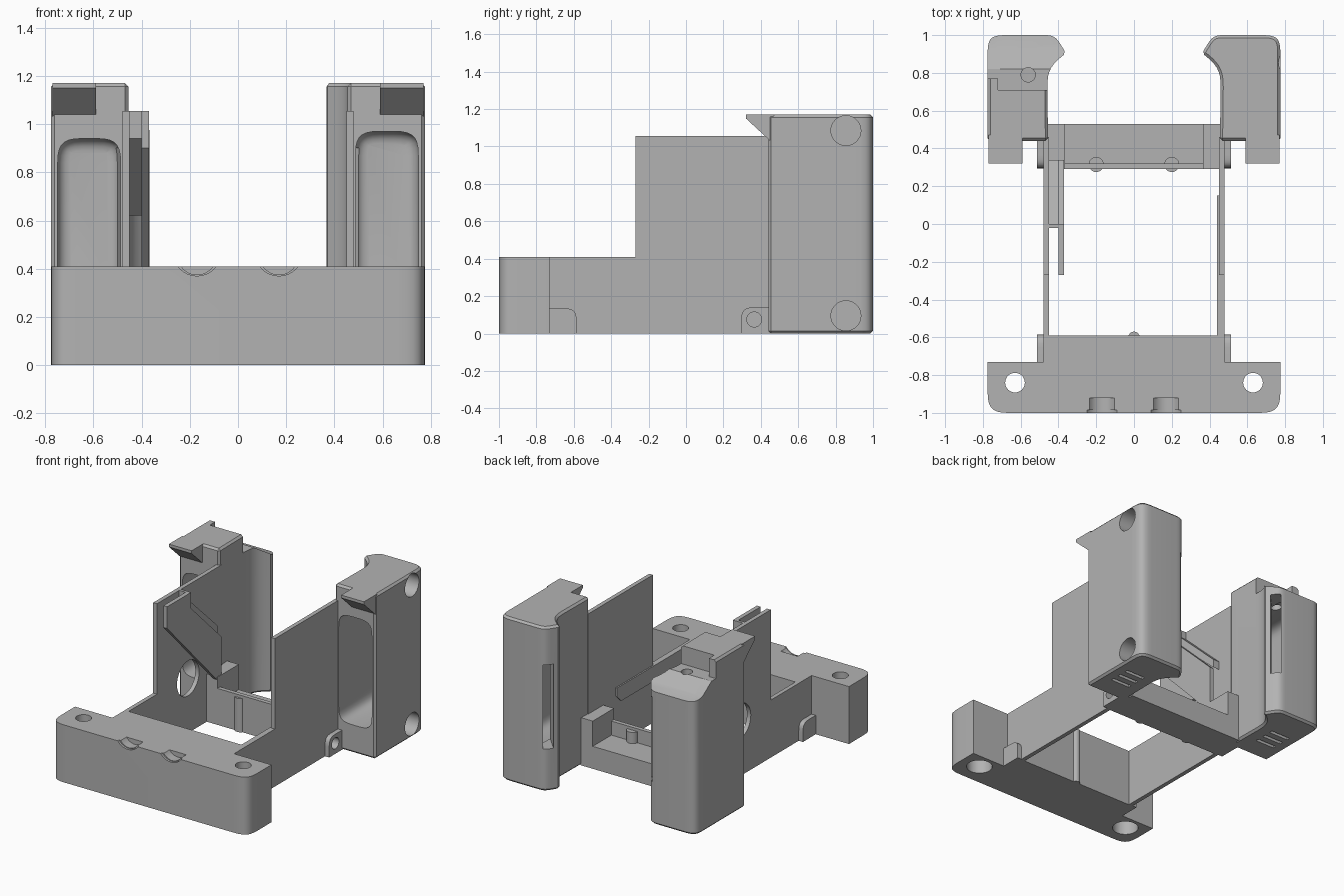
import bpy, bmesh, math
from mathutils import Vector, Matrix

cube = bpy.data.objects.get("Cube")
if cube:
    bpy.data.objects.remove(cube, do_unlink=True)

grey = bpy.data.materials.new("plain grey")
grey.use_nodes = True
colour = (0.45, 0.45, 0.45, 1)
grey.diffuse_color = colour
grey.node_tree.nodes["Principled BSDF"].inputs["Base Color"].default_value = colour


def rounded(points, steps=7):
    """Replace each corner that has a radius by a smooth curve."""
    out = []
    for i, p in enumerate(points):
        c = Vector(p[:2])
        if len(p) < 3:
            out.append(c)
            continue
        a = c + (Vector(points[i - 1][:2]) - c).normalized() * p[2]
        b = c + (Vector(points[(i + 1) % len(points)][:2]) - c).normalized() * p[2]
        for k in range(steps + 1):
            t = k / steps
            mid = a * (1 - t) ** 2 + b * t ** 2 + c * 2 * t * (1 - t)
            # pull the curve in slightly so that it is close to a circle
            out.append(mid + (c - mid) * 0.17 * 4 * t * (1 - t))
    return out


def prism(name, axis, points, lo, hi, side=1, bevel=0, segments=1):
    """Extrude a profile along an axis; side=-1 mirrors it in x."""
    place = {"x": lambda u, v, w: (w, u, v),
             "y": lambda u, v, w: (u, w, v),
             "z": lambda u, v, w: (u, v, w)}[axis]
    bm = bmesh.new()
    verts = [bm.verts.new(place(p.x, p.y, lo)) for p in rounded(points)]
    face = bm.faces.new(verts)
    top = bmesh.ops.extrude_face_region(bm, geom=[face])["geom"]
    shift = Vector(place(0, 0, hi - lo))
    bmesh.ops.translate(bm, verts=[g for g in top if isinstance(g, bmesh.types.BMVert)], vec=shift)
    bmesh.ops.scale(bm, verts=bm.verts, vec=(side, 1, 1))
    bmesh.ops.recalc_face_normals(bm, faces=bm.faces)
    if bevel:
        sharp = [e for e in bm.edges if e.calc_face_angle() > math.radians(50)]
        bmesh.ops.bevel(bm, geom=sharp, offset=bevel, segments=segments, profile=0.5,
                        affect="EDGES", clamp_overlap=True)
    return add(name, bm)


def add(name, bm):
    mesh = bpy.data.meshes.new(name)
    bm.to_mesh(mesh)
    bm.free()
    mesh.materials.append(grey)
    obj = bpy.data.objects.new(name, mesh)
    bpy.context.collection.objects.link(obj)
    return obj


def box(name, x, y, z, side=1):
    rect = [(x[0], y[0]), (x[1], y[0]), (x[1], y[1]), (x[0], y[1])]
    return prism(name, "z", rect, z[0], z[1], side)


def cylinder(name, axis, centre, radius, length):
    bm = bmesh.new()
    turn = {"x": Matrix.Rotation(math.pi / 2, 4, "Y"),
            "y": Matrix.Rotation(math.pi / 2, 4, "X"), "z": Matrix()}[axis]
    bmesh.ops.create_cone(bm, cap_ends=True, segments=32, radius1=radius, radius2=radius,
                          depth=length, matrix=Matrix.Translation(centre) @ turn)
    return add(name, bm)


def cut(obj, cutters):
    """Subtract the cutters, then remove them."""
    for c in cutters:
        c.hide_render = True
        m = obj.modifiers.new("cut", "BOOLEAN")
        m.operation, m.solver, m.object = "DIFFERENCE", "EXACT", c
    bpy.context.view_layer.update()
    done = bpy.data.meshes.new_from_object(obj.evaluated_get(bpy.context.evaluated_depsgraph_get()))
    obj.modifiers.clear()
    obj.data = done
    for c in cutters:
        bpy.data.objects.remove(c, do_unlink=True)


# Front block with screw holes, counterbores and two thumb notches
block = prism("front_block", "z", [(-0.775, -1, 0.11), (0.775, -1, 0.11), (0.775, -0.73), (0.48, -0.73),
              (0.48, -0.59), (-0.48, -0.59), (-0.48, -0.73), (-0.775, -0.73)], 0, 0.41)
cutters = []
for s in (-1, 1):
    cutters += [cylinder("screw_hole", "z", (s * 0.63, -0.84, 0.3), 0.052, 1),
                cylinder("counterbore", "z", (s * 0.63, -0.84, 0.05), 0.085, 0.3),
                cylinder("notch", "y", (s * 0.17, -1, 0.47), 0.1, 0.03),
                cylinder("notch_inner", "y", (s * 0.17, -0.96, 0.455), 0.08, 0.08)]
cut(block, cutters)
cylinder("rear_face_rib", "z", (0, -0.6, 0.2), 0.03, 0.4)

# Side walls, outer pads and upright legs
wall_profile = [(-0.65, 0), (0.5, 0), (0.5, 1.055), (-0.27, 1.055), (-0.27, 0.41), (-0.65, 0.41)]
leg_outline = [(0.455, 0.44), (0.775, 0.44), (0.775, 1, 0.09), (0.42, 1, 0.05), (0.36, 0.905),
               (0.46, 0.825, 0.1)]
for s, label in ((1, "left"), (-1, "right")):
    wall = prism(label + "_wall", "x", wall_profile, 0.45, 0.48, s)
    prism(label + "_front_pad", "x", [(-0.75, 0), (-0.585, 0), (-0.585, 0.135, 0.07), (-0.75, 0.135)],
          0.47, 0.513, s)
    pad = prism(label + "_rear_pad", "x", [(0.295, 0), (0.46, 0), (0.46, 0.14), (0.295, 0.14, 0.07)],
                0.47, 0.513, s)
    cut(pad, [cylinder("pad_hole", "x", (s * 0.5, 0.365, 0.075), 0.04, 0.3)])
    wall_cuts = [cylinder("pad_hole", "x", (s * 0.5, 0.365, 0.075), 0.04, 0.3),
                 prism("wall_relief", "z", [(0.4, 0.46), (0.455, 0.46), (0.455, 0.6), (0.4, 0.6)],
                       -0.1, 1.3, s)]
    if s < 0:
        wall_cuts.append(cylinder("cable_hole", "x", (-0.47, 0.08, 0.39), 0.125, 0.3))
    cut(wall, wall_cuts)

    # Leg with a hollow pocket, a corner slot and vents underneath
    leg = prism(label + "_leg", "z", leg_outline, 0, 1.17, s, bevel=0.014)
    roof = 0.97 if s > 0 else 0.94
    pocket = prism("pocket", "y", [(0.487, 0.2, 0.1), (0.748, 0.2, 0.1), (0.748, roof, 0.1),
                   (0.487, roof, 0.1)], 0.2, 0.94, s, bevel=0.06, segments=4)
    slot = prism("slot", "z", [(0.36, 0.97), (0.40, 1.03), (0.57, 0.85), (0.52, 0.80)], 0.3, 0.9, s)
    cutters = [pocket, slot]
    for k in range(3):
        y = 0.6 + 0.07 * k
        cutters.append(box("vent", (0.55, 0.7), (y, y + 0.025), (-0.1, 0.12), s))
    if s > 0:
        for z in (0.095, 1.085):
            cutters.append(cylinder("side_hole", "x", (0.775, 0.855, z), 0.08, 0.3))
    else:
        cutters += [prism("stepped_top", "x", [(0.71, 1.3), (0.71, 1.04), (0.82, 1.04), (0.92, 0.97),
                          (1.1, 0.92), (1.1, 1.3)], 0.3, 0.72, s),
                    prism("outer_step", "x", [(0.77, 1.3), (0.77, 1.04), (0.82, 1.04), (0.92, 0.97),
                          (1.1, 0.92), (1.1, 1.3)], 0.71, 0.9, s),
                    cylinder("top_hole", "z", (-0.56, 0.79, 1.05), 0.038, 0.3)]
    cut(leg, cutters)

    # Hook that overhangs the front of the leg
    prism(label + "_hook", "x", [(0.32, 1.17), (0.32, 1.15), (0.45, 1.03), (0.47, 1.17)], 0.59, 0.77, s)

# Ledge inside the left wall
prism("left_ledge", "x", [(-0.6, 0.3), (0.1, 0.3), (0.15, 0.35), (0.15, 0.41), (-0.6, 0.41)], 0.44, 0.46)

# Sloping guide channel inside the right wall
prism("guide_plate", "x", [(-0.27, 1.055), (-0.27, 0.9), (0.34, 0.27), (0.34, 0.61), (0, 0.94),
      (0, 1.055)], 0.37, 0.40, -1)
prism("guide_floor", "x", [(-0.02, 1.055), (-0.02, 0.94), (0.34, 0.62), (0.34, 0.68), (0, 1),
      (0, 1.055)], 0.40, 0.46, -1)

# Rear crossbar tray with raised front lip and end posts
box("crossbar", (-0.46, 0.46), (0.29, 0.53), (0, 0.16))
box("crossbar_lip", (-0.46, 0.46), (0.29, 0.32), (0.1, 0.26))
box("left_post", (0.365, 0.46), (0.29, 0.53), (0.1, 0.34))
box("right_post", (-0.46, -0.365), (0.29, 0.53), (0.1, 0.34))
for s, label in ((1, "left"), (-1, "right")):
    cylinder(label + "_bump", "z", (s * 0.2, 0.315, 0.12), 0.04, 0.24)

# Smooth the rounded surfaces and keep hard edges
for obj in bpy.context.scene.objects:
    obj.select_set(obj.type == "MESH")
    if obj.type == "MESH":
        bpy.context.view_layer.objects.active = obj
bpy.ops.object.shade_smooth_by_angle(angle=math.radians(30))
